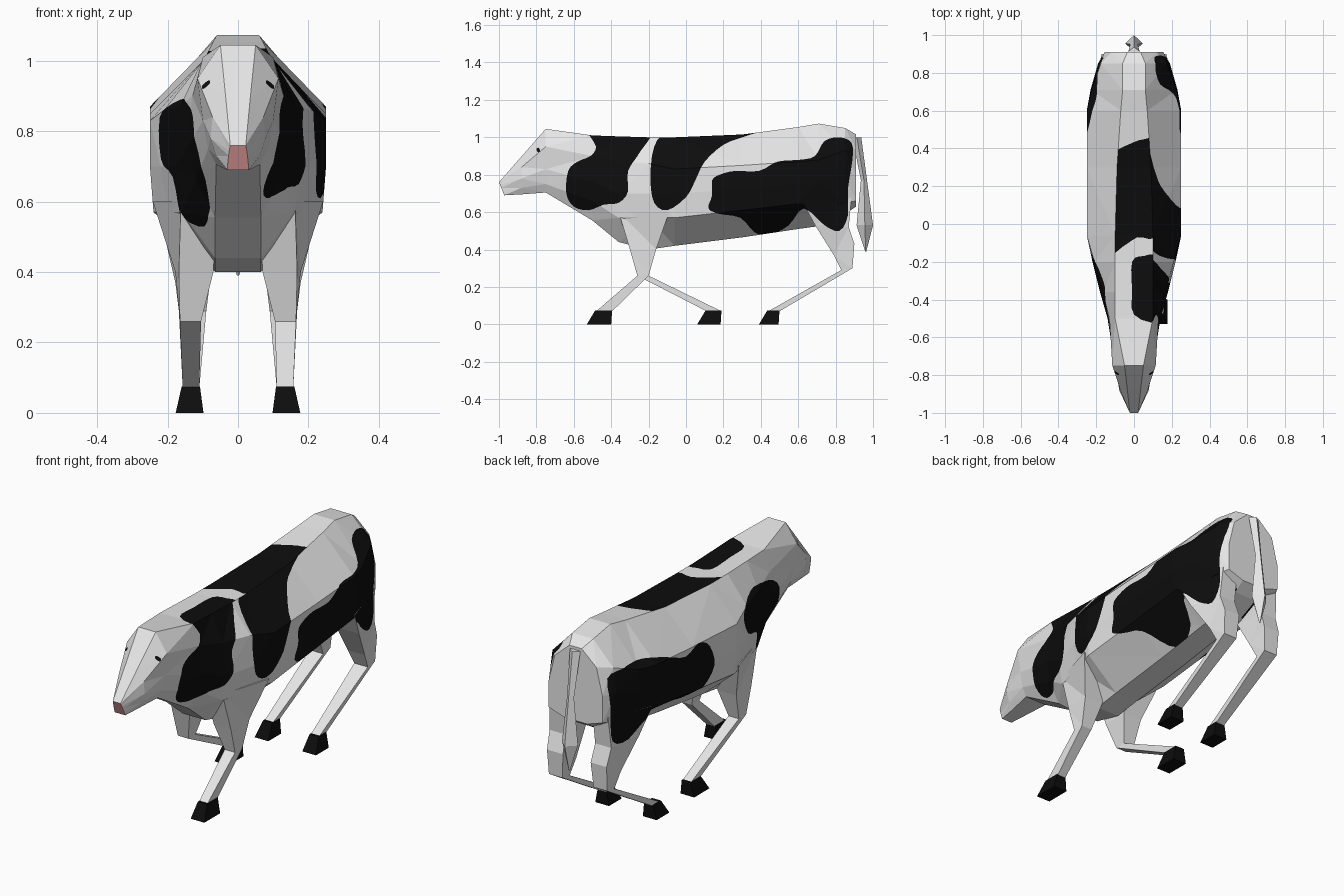
import bpy, bmesh
from mathutils import Vector

if "Cube" in bpy.data.objects:
    bpy.data.objects.remove(bpy.data.objects["Cube"])


def material(name, rgb):
    m = bpy.data.materials.new(name)
    m.diffuse_color = (*rgb, 1)
    m.use_nodes = True
    m.node_tree.nodes["Principled BSDF"].inputs["Base Color"].default_value = m.diffuse_color
    return m


WHITE = material("hide_white", (0.8, 0.8, 0.8))
BLACK = material("hide_black", (0.004, 0.004, 0.004))
PINK = material("muzzle_pink", (0.75, 0.32, 0.32))


def loft(rings):
    """Skin a list of equal-length rings and cap both ends; first cap is face 0."""
    bm = bmesh.new()
    loops = [[bm.verts.new(p) for p in r] for r in rings]
    n = len(loops[0])
    bm.faces.new(loops[0])
    for a, b in zip(loops, loops[1:]):
        for i in range(n):
            j = (i + 1) % n
            bm.faces.new((a[i], a[j], b[j], b[i]))
    bm.faces.new(loops[-1])
    bmesh.ops.recalc_face_normals(bm, faces=bm.faces)
    return bm


def finish(bm, name, mats):
    me = bpy.data.meshes.new(name)
    bm.to_mesh(me)
    bm.free()
    for m in mats:
        me.materials.append(m)
    ob = bpy.data.objects.new(name, me)
    bpy.context.collection.objects.link(ob)
    return ob


def smooth_outline(pts, steps=3):
    """Closed Catmull-Rom curve through the points."""
    out, n = [], len(pts)
    for i in range(n):
        p0, p1, p2, p3 = (Vector(pts[(i + k) % n]) for k in (-1, 0, 1, 2))
        for s in range(steps):
            t = s / steps
            out.append(0.5 * (2 * p1 + (p2 - p0) * t + (2 * p0 - 5 * p1 + 4 * p2 - p3) * t * t
                              + (3 * p1 - p0 - 3 * p2 + p3) * t ** 3))
    return out


def inside(p, poly):
    hit = False
    for a, b in zip(poly, poly[1:] + poly[:1]):
        if (a[1] > p[1]) != (b[1] > p[1]):
            if p[0] < a[0] + (p[1] - a[1]) * (b[0] - a[0]) / (b[1] - a[1]):
                hit = not hit
    return hit


def belongs(face, side):
    """side 1 = right, -1 = left, 0 = back ridge."""
    n = face.normal
    if side == 0:
        return n.z > 0.5 and abs(n.x) < 0.01
    return n.x * side > 0.01 and face.calc_center_median().x * side > 0


def paint(bm, pts, side):
    """Cut the patch outline into the surface and colour the faces within."""
    u, v = (0, 1) if side == 0 else (1, 2)
    poly = smooth_outline(pts)
    for a, b in zip(poly, poly[1:] + poly[:1]):
        lo = (min(a[0], b[0]), min(a[1], b[1]))
        hi = (max(a[0], b[0]), max(a[1], b[1]))
        bm.normal_update()
        hit = []
        for f in bm.faces:
            us = [w.co[u] for w in f.verts]
            if max(us) < lo[0] or min(us) > hi[0]:
                continue
            vs = [w.co[v] for w in f.verts]
            if max(vs) < lo[1] or min(vs) > hi[1]:
                continue
            if belongs(f, side):
                hit.append(f)
        if not hit:
            continue
        co, no = Vector((0, 0, 0)), Vector((0, 0, 0))
        co[u], co[v] = a
        no[u], no[v] = b[1] - a[1], a[0] - b[0]
        if no.length < 1e-6:
            continue
        geom = set(hit)
        for f in hit:
            geom.update(f.edges)
            geom.update(f.verts)
        bmesh.ops.bisect_plane(bm, geom=list(geom), dist=1e-5, plane_co=co, plane_no=no.normalized())
    bm.normal_update()
    for f in bm.faces:
        c = f.calc_center_median()
        if belongs(f, side) and inside((c[u], c[v]), poly):
            f.material_index = 1


# Hide patches: right and left use (y, z), the ridge uses (x, y)
neck_r = [(-.50, 1.03), (-.2, 1.03), (-.24, .93), (-.31, .82), (-.31, .71), (-.36, .65), (-.44, .64),
          (-.52, .61), (-.6, .63), (-.64, .7), (-.63, .82), (-.58, .87), (-.51, .9), (-.48, .95)]
rib_r = [(-.17, .95), (-.09, 1.03), (.15, 1.06), (.42, 1.05), (.3, 1.0), (.2, .96), (.1, .87),
         (.05, .77), (0, .68), (-.1, .61), (-.17, .65), (-.19, .78)]
rump_r = [(.14, .69), (.14, .77), (.18, .8), (.26, .82), (.39, .82), (.49, .87), (.61, .88), (.69, .9),
          (.74, .98), (.82, 1.0), (.885, .97), (.89, .88), (.865, .72), (.865, .58), (.82, .5),
          (.74, .53), (.63, .62), (.55, .53), (.45, .48), (.37, .49), (.29, .57), (.18, .59), (.12, .62)]
rump_l = [(.12, .68), (.16, .8), (.25, .85), (.36, .82), (.5, .87), (.65, .91), (.8, .91), (.88, .88),
          (.87, .7), (.86, .55), (.76, .53), (.62, .62), (.45, .62), (.33, .58), (.2, .6)]
shoulder_l = [(-.16, .84), (-.3, .89), (-.44, .88), (-.57, .82), (-.61, .7), (-.52, .6), (-.42, .53),
              (-.34, .56), (-.32, .67), (-.2, .72)]
rib_top = [(-.13, -.14), (-.13, .2), (-.1, .37), (-.03, .42), (.06, .45), (.14, .43), (.14, .1),
           (.11, -.07), (.02, -.07), (-.06, -.12)]
neck_top = [(-.01, -.2), (.05, -.17), (.13, -.19), (.13, -.5), (.0, -.48), (-.01, -.35)]
eye = [(-.8, .935), (-.79, .945), (-.78, .93), (-.79, .92)]
PATCHES = [(neck_r, 1), (rib_r, 1), (rump_r, 1), (rump_l, -1), (shoulder_l, -1),
           (rib_top, 0), (neck_top, 0)]


def trunk_ring(y, tilt, half):
    """Mirrored cross-section from ridge, upper, wide, flank and belly points."""
    right = [(x, y + (half[0][1] - z) * tilt, z) for x, z in half]
    return right + [(-x, yy, z) for x, yy, z in reversed(right)]


poll = [(.05, 1.045), (.115, .95), (.10, .83), (.085, .75), (.062, .705)]
# Head
head = loft([
    trunk_ring(-1.0, .4, [(.022, .76), (.025, .745), (.027, .73), (.029, .71), (.03, .69)]),
    trunk_ring(-.88, 0, [(.035, .897), (.072, .84), (.078, .78), (.062, .73), (.042, .695)]),
    trunk_ring(-.75, 0, poll)])
head.faces.ensure_lookup_table()
head.faces[0].material_index = 2
bmesh.ops.triangulate(head, faces=head.faces[1:])
for s in (1, -1):
    paint(head, eye, s)
finish(head, "head", [WHITE, BLACK, PINK])

# Body with neck, ribs and rump
body = loft([trunk_ring(y, 0, h) for y, h in [
    (-.75, poll),
    (-.5, [(.1, 1.01), (.13, .9), (.14, .76), (.12, .66), (.065, .555)]),
    (-.36, [(.1, 1.005), (.165, .87), (.18, .7), (.16, .57), (.065, .44)]),
    (-.2, [(.1, 1.0), (.21, .86), (.22, .7), (.2, .57), (.065, .40)]),
    (-.06, [(.1, 1.0), (.25, .83), (.25, .7), (.24, .57), (.065, .42)]),
    (.3, [(.09, 1.015), (.25, .85), (.25, .72), (.24, .61), (.065, .465)]),
    (.6, [(.07, 1.055), (.25, .87), (.25, .75), (.24, .645), (.065, .51)]),
    (.71, [(.06, 1.073), (.225, .88), (.23, .76), (.21, .63), (.065, .525)]),
    (.85, [(.06, 1.05), (.175, .93), (.19, .8), (.18, .65), (.065, .59)]),
    (.91, [(.035, 1.015), (.12, .94), (.155, .8), (.155, .66), (.065, .63)])]])
bmesh.ops.triangulate(body, faces=body.faces[:])
for pts, side in PATCHES:
    paint(body, pts, side)
finish(body, "body", [WHITE, BLACK])


def leg_ring(side, yf, zf, yb, zb, xi, xof, xob):
    """Four corners: inner front, outer front, outer back, inner back."""
    return [(side * xi, yf, zf), (side * xof, yf, zf), (side * xob, yb, zb), (side * xi, yb, zb)]


FRONT = [(-.36, .60, -.09, .60, .06, .162, .242), (-.3, .40, -.16, .40, .07, .168, .178),
         (-.26, .26, -.2, .26, .105, .165, .165)]
HIND = [(.62, .66, .885, .68, .08, .24, .17), (.69, .53, .87, .52, .085, .215, .178),
        (.79, .37, .9, .43, .08, .178, .172), (.83, .29, .89, .3, .09, .168, .168)]


def make_leg(name, upper, side, toe, heel, patch=None):
    ankle = (toe + .05, .07, heel, .07, .11, .157, .157)
    bm = loft([leg_ring(side, *r) for r in upper + [ankle]])
    bmesh.ops.triangulate(bm, faces=bm.faces[:])
    if patch:
        paint(bm, patch, side)
    finish(bm, name, [WHITE, BLACK])
    # Hoof
    hoof = loft([leg_ring(side, toe + .045, .075, heel, .075, .108, .16, .16),
                 leg_ring(side, toe, 0, heel - .005, 0, .098, .177, .177)])
    finish(hoof, name + "_hoof", [BLACK])


make_leg("front_leg_right", FRONT, 1, -.53, -.395)
make_leg("front_leg_left", FRONT, -1, .06, .19)
make_leg("hind_leg_right", HIND, 1, .39, .5, rump_r)
make_leg("hind_leg_left", HIND, -1, .39, .5, rump_l)

# Tail with tuft
tail = loft([[(0, y0, z), (w, (y0 + y1) / 2, z), (0, y1, z), (-w, (y0 + y1) / 2, z)]
             for z, y0, y1, w in [(1.0, .89, .937, .03), (.77, .935, .968, .02),
                                  (.53, .912, 1.0, .046), (.39, .958, .964, .003)]])
finish(tail, "tail", [WHITE])
